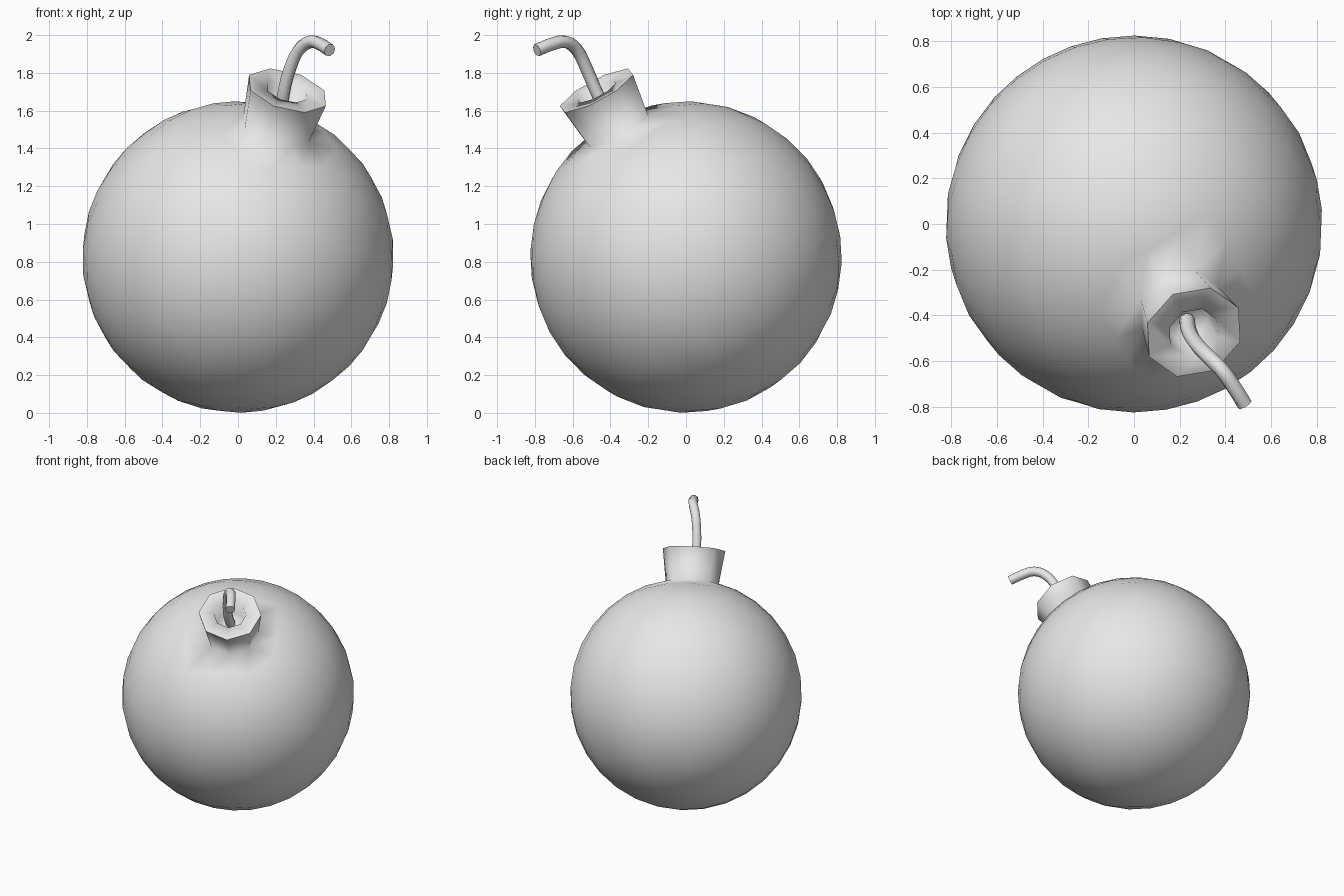
import bpy, bmesh, math
from mathutils import Vector

if "Cube" in bpy.data.objects:
    bpy.data.objects.remove(bpy.data.objects["Cube"])

R = 0.825
CENTRE = Vector((0, 0, R))
AXIS = Vector((0.253, -0.458, 0.852)).normalized()   # direction of the neck

grey = bpy.data.materials.new("light_grey")
grey.diffuse_color = (0.8, 0.8, 0.8, 1)
grey.use_nodes = True
grey.node_tree.nodes["Principled BSDF"].inputs["Base Color"].default_value = grey.diffuse_color


def finish(obj, angle):
    bpy.ops.object.select_all(action='DESELECT')
    obj.select_set(True)
    bpy.context.view_layer.objects.active = obj
    bpy.ops.object.shade_smooth_by_angle(angle=math.radians(angle))


# Body: cube sphere, 8 quads per cube side
bm = bmesh.new()
bmesh.ops.create_cube(bm, size=2)
bmesh.ops.subdivide_edges(bm, edges=bm.edges[:], cuts=7, use_grid_fill=True)
for v in bm.verts:
    v.co = Vector([math.tan(c * math.pi / 4) for c in v.co]).normalized() * R

# Neck: the four pole faces become an octagon pulled out and hollowed
bm.verts.ensure_lookup_table()
pole = max(bm.verts, key=lambda v: v.co.z)
faces = list(pole.link_faces)


def shape_ring(faces, radius, height):
    for v in {v for f in faces for v in f.verts}:
        flat = Vector((v.co.x, v.co.y, 0))
        if flat.length > 0.01:
            a = round(math.atan2(flat.y, flat.x) / (math.pi / 4)) * math.pi / 4
            flat = Vector((math.cos(a), math.sin(a), 0)) * radius
        v.co = flat + Vector((0, 0, height))


shape_ring(faces, 0.19, 0.80)
for radius, height in ((0.223, 1.035), (0.115, 1.03), (0.105, 0.90)):
    res = bmesh.ops.extrude_face_region(bm, geom=faces)
    old = faces
    faces = [g for g in res["geom"] if isinstance(g, bmesh.types.BMFace)]
    bmesh.ops.delete(bm, geom=[f for f in old if f.is_valid], context='FACES')
    shape_ring(faces, radius, height)
bmesh.ops.recalc_face_normals(bm, faces=bm.faces[:])

mesh = bpy.data.meshes.new("bomb_body")
bm.to_mesh(mesh)
bm.free()
mesh.materials.append(grey)
body = bpy.data.objects.new("bomb_body", mesh)
bpy.context.collection.objects.link(body)
body.rotation_mode = 'QUATERNION'
body.rotation_quaternion = AXIS.to_track_quat('Z', 'Y')
body.location = CENTRE
finish(body, 91)

# Fuse: bent round cord rising from the neck
path = [(0.232, -0.42, 1.60), (0.24, -0.465, 1.68), (0.278, -0.53, 1.83),
        (0.325, -0.58, 1.925), (0.385, -0.64, 1.965), (0.435, -0.71, 1.952),
        (0.485, -0.79, 1.92)]
curve = bpy.data.curves.new("fuse", 'CURVE')
curve.dimensions = '3D'
curve.bevel_depth = 0.034
curve.bevel_resolution = 2
curve.use_fill_caps = True
curve.resolution_u = 3
spline = curve.splines.new('BEZIER')
spline.bezier_points.add(len(path) - 1)
for p, co in zip(spline.bezier_points, path):
    p.co = co
    p.handle_left_type = p.handle_right_type = 'AUTO'
curve.materials.append(grey)
fuse = bpy.data.objects.new("fuse", curve)
bpy.context.collection.objects.link(fuse)
bpy.ops.object.select_all(action='DESELECT')
fuse.select_set(True)
bpy.context.view_layer.objects.active = fuse
bpy.ops.object.convert(target='MESH')
finish(bpy.context.view_layer.objects.active, 50)
